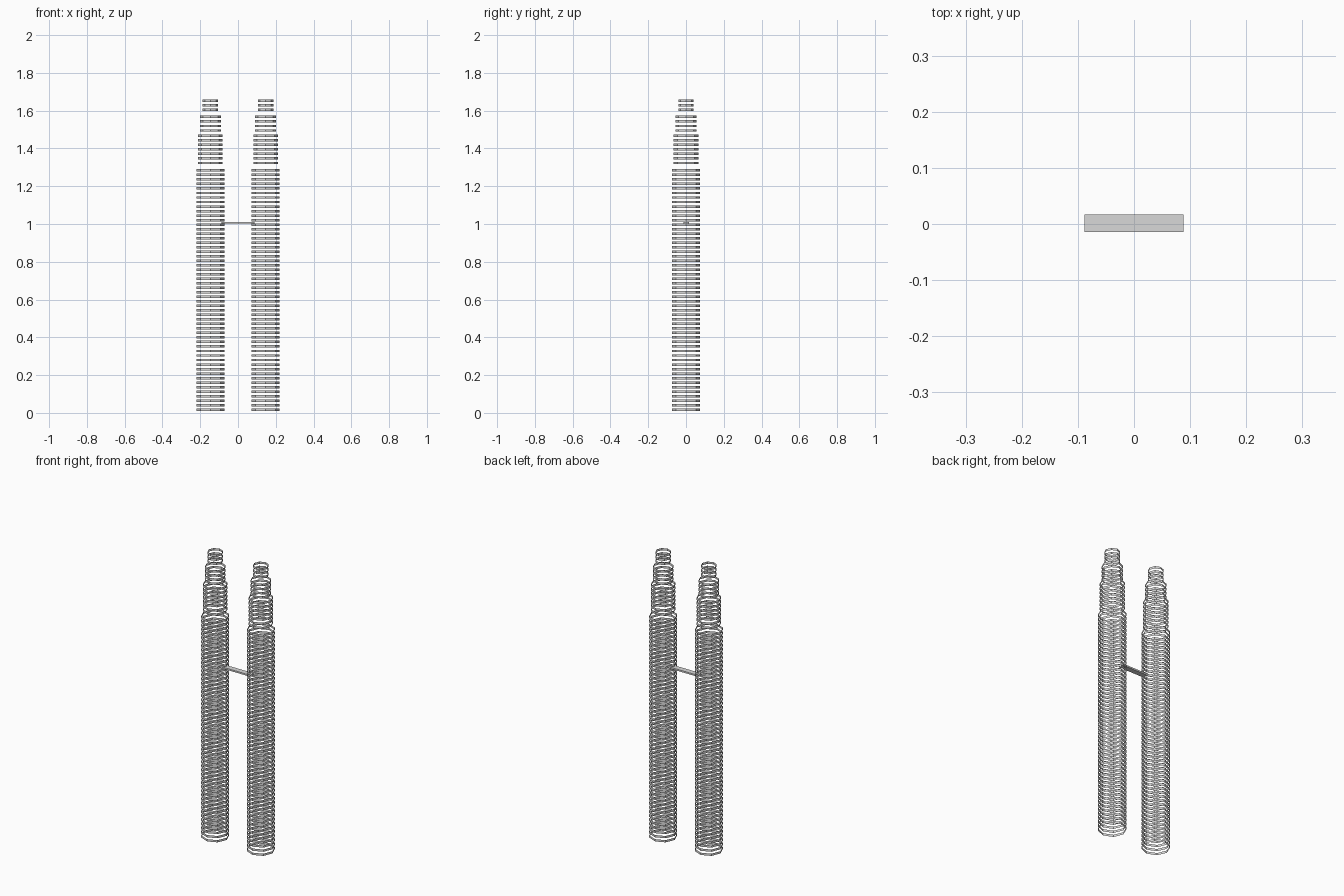
import bpy
import bmesh
import math

cube = bpy.data.objects.get("Cube")
if cube:
    bpy.data.objects.remove(cube, do_unlink=True)

SIDES = 8
BAND = 0.013
PITCH = 0.0239
TOWER_X = 0.146


def make_material(name, rgb):
    mat = bpy.data.materials.new(name)
    mat.use_nodes = True
    color = (*rgb, 1.0)
    mat.diffuse_color = color
    mat.node_tree.nodes["Principled BSDF"].inputs["Base Color"].default_value = color
    return mat


steel = make_material("steel grey", (0.69, 0.69, 0.69))


def finish(bm, name):
    mesh = bpy.data.meshes.new(name)
    bm.to_mesh(mesh)
    bm.free()
    mesh.materials.append(steel)
    obj = bpy.data.objects.new(name, mesh)
    bpy.context.collection.objects.link(obj)
    return obj


def add_band(bm, radius, z):
    """Open, uncapped ring wall centred on height z."""
    loops = []
    for height in (z - BAND / 2, z + BAND / 2):
        loops.append([
            bm.verts.new((radius * math.cos(a), radius * math.sin(a), height))
            for a in (math.tau * i / SIDES for i in range(SIDES))
        ])
    low, high = loops
    for i in range(SIDES):
        j = (i + 1) % SIDES
        bm.faces.new((low[i], low[j], high[j], high[i]))


# Stepped tiers: name, radius, centre of the lowest band, band count
TIERS = (
    ("shaft", 0.074, 0.017, 54),
    ("lower_setback", 0.065, 1.323, 7),
    ("upper_setback", 0.055, 1.495, 4),
    ("crown", 0.041, 1.604, 3),
)

# Twin towers made of stacked floor bands
for side, x in (("left", TOWER_X), ("right", -TOWER_X)):
    for tier, radius, base, count in TIERS:
        bm = bmesh.new()
        for i in range(count):
            add_band(bm, radius, base + i * PITCH)
        tower = finish(bm, f"{side}_{tier}_bands")
        tower.location.x = x

# Bridge joining the towers
bm = bmesh.new()
bmesh.ops.create_cube(bm, size=1)
bmesh.ops.scale(bm, vec=(0.176, 0.031, 0.009), verts=bm.verts)
bridge = finish(bm, "sky_bridge")
bridge.location = (0, 0.001, 1.006)
